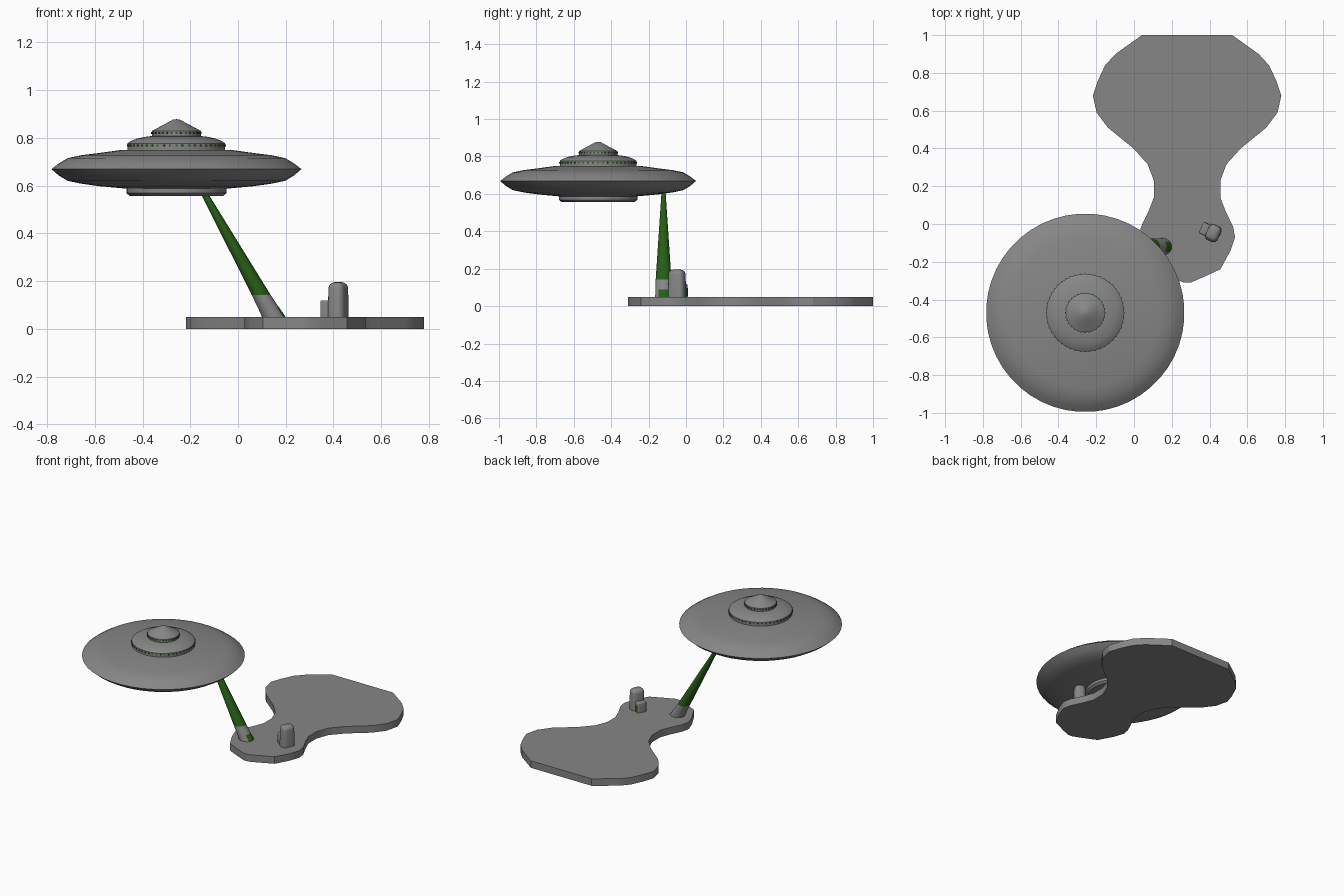
import bpy, bmesh, math
from mathutils import Matrix, Vector

if "Cube" in bpy.data.objects:
    bpy.data.objects.remove(bpy.data.objects["Cube"])


def material(name, colour):
    m = bpy.data.materials.new(name)
    m.use_nodes = True
    m.diffuse_color = (*colour, 1)
    m.node_tree.nodes["Principled BSDF"].inputs["Base Color"].default_value = (*colour, 1)
    return m


GREY = material("stone_grey", (0.24, 0.24, 0.24))
GREEN = material("dark_green", (0.02, 0.11, 0.008))


def finish(name, bm, mats, smooth=None):
    bmesh.ops.recalc_face_normals(bm, faces=bm.faces)
    mesh = bpy.data.meshes.new(name)
    bm.to_mesh(mesh)
    bm.free()
    for m in mats:
        mesh.materials.append(m)
    ob = bpy.data.objects.new(name, mesh)
    bpy.context.collection.objects.link(ob)
    if smooth:
        bpy.ops.object.select_all(action='DESELECT')
        ob.select_set(True)
        bpy.context.view_layer.objects.active = ob
        bpy.ops.object.shade_smooth_by_angle(angle=math.radians(smooth))
    return ob


def loft(bm, rings, segments):
    """Skin stacked ellipses given as (centre x, centre y, z, radius x, radius y)."""
    loops = []
    for cx, cy, z, rx, ry in rings:
        turn = [2 * math.pi * (i + 0.5) / segments for i in range(segments)]
        loops.append([bm.verts.new((cx + rx * math.cos(a), cy + ry * math.sin(a), z)) for a in turn])
    for low, high in zip(loops, loops[1:]):
        for i in range(segments):
            j = (i + 1) % segments
            bm.faces.new((low[i], low[j], high[j], high[i]))
    bm.faces.new(loops[0])
    bm.faces.new(loops[-1])


# Ground slab, half outline mirrored about its middle line
MID = 0.281
half = [(0.52, 1.0), (0.66, 0.9), (0.715, 0.84), (0.755, 0.755), (0.78, 0.68),
        (0.76, 0.59), (0.70, 0.51), (0.565, 0.4), (0.49, 0.317), (0.457, 0.23),
        (0.457, 0.14), (0.484, 0.07), (0.525, -0.015), (0.535, -0.07),
        (0.51, -0.143), (0.457, -0.24), (0.37, -0.28), (0.30, -0.31)]
outline = half + [(2 * MID - x, y) for x, y in reversed(half)]
bm = bmesh.new()
slab = bm.faces.new([bm.verts.new((x, y, 0)) for x, y in outline])
up = bmesh.ops.extrude_face_region(bm, geom=[slab])["geom"]
bmesh.ops.translate(bm, vec=(0, 0, 0.05), verts=[v for v in up if isinstance(v, bmesh.types.BMVert)])
finish("ground_slab", bm, [GREY], 30)

# Saucer, one turned profile
SX, SY = -0.258, -0.47
profile = [(0.195, 0.556), (0.205, 0.564), (0.21, 0.568), (0.21, 0.587), (0.32, 0.597),
           (0.40, 0.608), (0.457, 0.62), (0.495, 0.643), (0.525, 0.669), (0.495, 0.692),
           (0.457, 0.715), (0.40, 0.727), (0.32, 0.737), (0.24, 0.748), (0.205, 0.75),
           (0.205, 0.777), (0.19, 0.787), (0.165, 0.797), (0.12, 0.806), (0.103, 0.807),
           (0.103, 0.829), (0.05, 0.857), (0.015, 0.876), (0.001, 0.878)]
bm = bmesh.new()
loft(bm, [(SX, SY, z, r, r) for r, z in profile], 48)
finish("saucer", bm, [GREY], 28)

# Rows of small lights around both tiers
for name, radius, z, count in (("lower_lights", 0.205, 0.767, 48), ("upper_lights", 0.103, 0.82, 32)):
    bm = bmesh.new()
    for i in range(count):
        place = (Matrix.Translation((SX, SY, z)) @ Matrix.Rotation(2 * math.pi * i / count, 4, 'Z')
                 @ Matrix.Translation((radius, 0, 0)) @ Matrix.Diagonal((0.006, 0.009, 0.008, 1)))
        bmesh.ops.create_cube(bm, size=1, matrix=place)
    finish(name, bm, [GREEN])

# Leaning beam
BY = -0.12
bm = bmesh.new()
loft(bm, [(0.097, BY, 0.142, 0.04, 0.0425), (-0.165, BY, 0.61, 0.013, 0.011)], 24)
finish("beam", bm, [GREEN], 30)

# Leaning figure at the foot of the beam, with a green opening low on its left
bm = bmesh.new()
loft(bm, [(0.15, BY, 0.05, 0.05, 0.045), (0.127, BY, 0.09, 0.045, 0.044),
          (0.097, BY, 0.142, 0.04, 0.0425)], 24)
bm.normal_update()
for f in bm.faces:
    c = f.calc_center_median()
    if c.z < 0.08 and c.x > 0.15 and abs(c.y - BY) < 0.024:
        f.material_index = 1
finish("leaning_figure", bm, [GREY, GREEN], 30)

# Standing figure
TURN = Matrix.Translation((0.42, -0.048, 0.05)) @ Matrix.Rotation(math.radians(-25), 4, 'Z')


def block(name, centre, size, mat, round_top=0.0, taper=1.0):
    bm = bmesh.new()
    bmesh.ops.create_cube(bm, size=1, matrix=Matrix.Translation(centre) @ Matrix.Diagonal((*size, 1)))
    top = [v for v in bm.verts if v.co.z > centre[2]]
    for v in top:
        v.co.x = centre[0] + (v.co.x - centre[0]) * taper
        v.co.y = centre[1] + (v.co.y - centre[1]) * taper
    if round_top:
        edges = [e for e in bm.edges if any(v in top for v in e.verts)]
        bmesh.ops.bevel(bm, geom=edges, offset=round_top, segments=4, profile=0.5, affect='EDGES')
    bm.transform(TURN)
    finish(name, bm, [mat], 40 if round_top else None)


block("standing_body", (0, 0, 0.0725), (0.072, 0.092, 0.145), GREY, 0.026, 0.95)
block("backpack", (-0.05, 0, 0.034), (0.042, 0.064, 0.07), GREY, 0.008)
block("backpack_opening", (-0.052, 0.032, 0.024), (0.026, 0.004, 0.044), GREEN)
